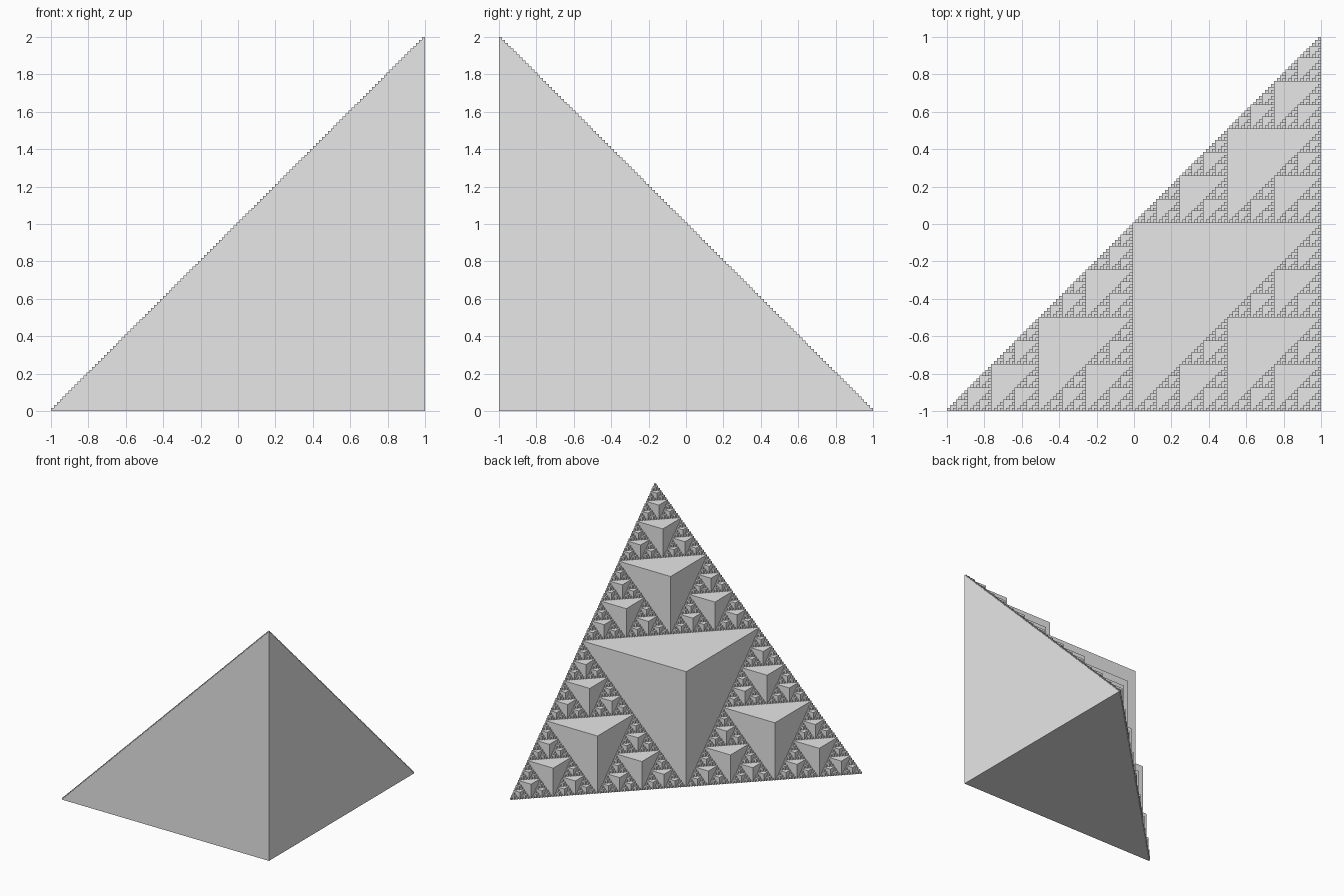
import bpy
import bmesh
from mathutils import Matrix, Vector

default = bpy.data.objects.get("Cube")
if default:
    bpy.data.objects.remove(default, do_unlink=True)

LEVELS = 7
SIZE = 2.0
# Halving cubes in a row add up to the full side length
LARGEST = SIZE / (2 - 0.5 ** (LEVELS - 1))
# The cubes grow away from the solid right-angled corner
CORNER = Vector((1, -1, 0))
GROWTH = [Vector((-1, 0, 0)), Vector((0, 1, 0)), Vector((0, 0, 1))]
DIAGONAL = sum(GROWTH, Vector())

# Plain grey material
grey = bpy.data.materials.new("light_grey")
grey.use_nodes = True
color = (0.8, 0.8, 0.8, 1)
grey.diffuse_color = color
grey.node_tree.nodes["Principled BSDF"].inputs["Base Color"].default_value = color


def add_cubes(bm, corner, side, level):
    """Add a cube, then a half-size cluster on each of its three outer faces."""
    center = corner + DIAGONAL * side / 2
    bmesh.ops.create_cube(bm, size=side, matrix=Matrix.Translation(center))
    if level > 1:
        for direction in GROWTH:
            add_cubes(bm, corner + direction * side, side / 2, level - 1)


# One object per cube cluster: the big cube and its three branches
def make_object(name, corner, side, levels):
    bm = bmesh.new()
    add_cubes(bm, corner, side, levels)
    mesh = bpy.data.meshes.new(name)
    bm.to_mesh(mesh)
    bm.free()
    mesh.materials.append(grey)
    obj = bpy.data.objects.new(name, mesh)
    bpy.context.collection.objects.link(obj)


make_object("central_cube", CORNER, LARGEST, 1)
for name, direction in zip(("side_branch", "back_branch", "top_branch"), GROWTH):
    make_object(name, CORNER + direction * LARGEST, LARGEST / 2, LEVELS - 1)
